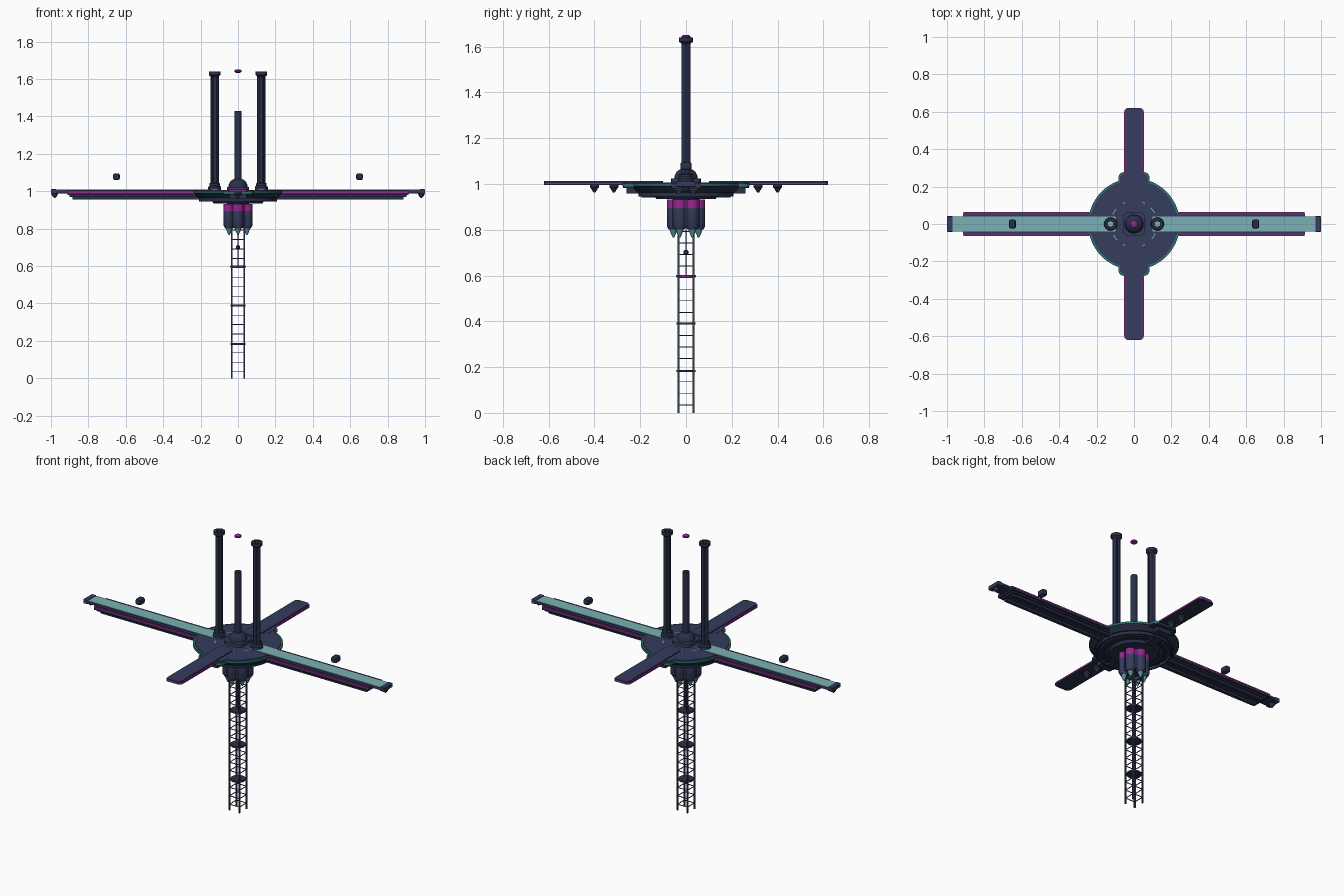
import bpy, bmesh
from math import pi, cos, sin, radians
from mathutils import Matrix, Vector

cube = bpy.data.objects.get("Cube")
if cube:
    bpy.data.objects.remove(cube, do_unlink=True)


def material(name, rgb):
    m = bpy.data.materials.new(name)
    m.use_nodes = True
    m.diffuse_color = (*rgb, 1)
    m.node_tree.nodes["Principled BSDF"].inputs["Base Color"].default_value = (*rgb, 1)
    return m


navy = material("navy", (0.037, 0.046, 0.11))
dark = material("dark navy", (0.023, 0.03, 0.068))
teal = material("pale teal", (0.2, 0.44, 0.46))
mid_teal = material("mid teal", (0.1, 0.29, 0.29))
green = material("deep teal", (0.03, 0.17, 0.17))
magenta = material("magenta", (0.31, 0.02, 0.28))


def finish(name, bm, mat, smooth=False):
    bmesh.ops.recalc_face_normals(bm, faces=bm.faces)
    mesh = bpy.data.meshes.new(name)
    bm.to_mesh(mesh)
    bm.free()
    mesh.materials.append(mat)
    ob = bpy.data.objects.new(name, mesh)
    bpy.context.collection.objects.link(ob)
    if smooth:
        bpy.ops.object.select_all(action='DESELECT')
        ob.select_set(True)
        bpy.context.view_layer.objects.active = ob
        bpy.ops.object.shade_smooth_by_angle(angle=radians(35))
    return ob


def add_box(bm, x0, x1, y0, y1, z0, z1):
    mat = Matrix.LocRotScale(Vector((x0 + x1, y0 + y1, z0 + z1)) / 2, None,
                             Vector((x1 - x0, y1 - y0, z1 - z0)))
    bmesh.ops.create_cube(bm, size=1, matrix=mat)


def box(name, mat, x0, x1, y0, y1, z0, z1, corner=0, bevel=0):
    bm = bmesh.new()
    add_box(bm, x0, x1, y0, y1, z0, z1)
    if corner:   # round the upright edges only
        edges = [e for e in bm.edges if abs(e.verts[0].co.z - e.verts[1].co.z) > 1e-4]
        bmesh.ops.bevel(bm, geom=edges, offset=corner, segments=4, profile=0.5, affect='EDGES')
    if bevel:
        bmesh.ops.bevel(bm, geom=bm.edges[:], offset=bevel, segments=2, profile=0.5, affect='EDGES')
    return finish(name, bm, mat)


def lathe(name, mat, profile, x=0, y=0, sides=24, closed=False):
    """Revolve (radius, z) points; closed joins the last point to the first."""
    bm = bmesh.new()
    rings = [[bm.verts.new((x + r * cos(2 * pi * i / sides), y + r * sin(2 * pi * i / sides), z))
              for i in range(sides)] for r, z in profile]
    pairs = list(zip(rings, rings[1:])) + ([(rings[-1], rings[0])] if closed else [])
    for a, b in pairs:
        for i in range(sides):
            j = (i + 1) % sides
            bm.faces.new((a[i], a[j], b[j], b[i]))
    if not closed:
        bm.faces.new(rings[0])
        bm.faces.new(rings[-1])
    return finish(name, bm, mat, smooth=True)


def disc(name, mat, r, z0, z1, **kw):
    return lathe(name, mat, [(r, z0), (r, z1)], **kw)


# Round deck with trimmed rim and stepped underside
disc("deck_top", navy, 0.234, 0.99, 1.006, sides=64)
disc("deck_rim", green, 0.245, 0.99, 1.002, sides=64)
lathe("deck_underside", dark,
      [(0.10, 0.935), (0.13, 0.935), (0.14, 0.95), (0.18, 0.95), (0.185, 0.963),
       (0.215, 0.963), (0.243, 0.99)], sides=64)
for r in (0.16, 0.2):
    lathe("underside_ring", dark, [(r, 0.945), (r + 0.008, 0.945), (r + 0.008, 0.97), (r, 0.97)],
          sides=48, closed=True)

# Light arcs inlaid on the deck
bm = bmesh.new()
for start in (28, 62, 102, 140, 208, 242, 282, 320):
    inner, outer = [[bm.verts.new((r * cos(radians(start + k * 4)), r * sin(radians(start + k * 4)), 1.0085))
                     for k in range(5)] for r in (0.122, 0.127)]
    for k in range(4):
        bm.faces.new((inner[k], outer[k], outer[k + 1], inner[k + 1]))
finish("deck_light_arcs", bm, teal)

for s, side in ((1, "left"), (-1, "right")):
    def span(a, b):
        return sorted((s * a, s * b))

    # Long wings
    box(side + "_wing_runway", teal, *span(0.1, 0.975), -0.039, 0.039, 1.004, 1.0085)
    box(side + "_wing_bed", navy, *span(0.1, 0.975), -0.04, 0.04, 0.995, 1.006)
    box(side + "_wing_deck", navy, *span(0.2, 0.915), -0.056, 0.056, 0.99, 1.003)
    box(side + "_wing_trim", magenta, *span(0.2, 0.912), -0.064, 0.064, 0.99, 0.998)
    box(side + "_wing_underplate", dark, *span(0.1, 0.912), -0.063, 0.063, 0.979, 0.99)
    box(side + "_wing_keel", dark, *span(0.1, 0.9), -0.052, 0.052, 0.97, 0.979)
    for y in (-0.032, 0.032):
        box(side + "_wing_rail", dark, *span(0.1, 0.885), y - 0.01, y + 0.01, 0.957, 0.972)
    box(side + "_wing_end_support", dark, *span(0.9, 0.98), -0.034, 0.034, 0.988, 0.997)
    box(side + "_wing_tip", navy, *span(0.97, 1.0), -0.042, 0.042, 0.987, 1.011, bevel=0.003)
    lathe(side + "_wing_tip_thruster", dark,
          [(0.004, 0.964), (0.015, 0.978), (0.018, 0.99)], x=s * 0.98, sides=12)
    box(side + "_beacon", dark, *span(0.632, 0.668), -0.025, 0.025, 1.06, 1.096, bevel=0.01)

    # Hollow towers with collar, flutes and crown
    lathe(side + "_tower", dark,
          [(0.016, 1.006), (0.035, 1.006), (0.035, 1.022), (0.028, 1.03), (0.028, 1.042),
           (0.02, 1.046), (0.02, 1.612), (0.031, 1.622),
           (0.031, 1.64), (0.016, 1.64)], x=s * 0.125, closed=True)
    for k in range(6):
        a = k * pi / 3
        disc(side + "_tower_flute", dark, 0.005, 1.04, 1.615,
             x=s * 0.125 + 0.018 * cos(a), y=0.018 * sin(a), sides=8)

    # Front and back arms
    end = "back" if s > 0 else "front"
    box(end + "_arm", navy, -0.046, 0.046, *span(0.1, 0.62), 1.005, 1.013, corner=0.022)
    box(end + "_arm_trim", magenta, -0.053, 0.053, *span(0.1, 0.62), 0.999, 1.006, corner=0.022)
    box(end + "_arm_underplate", dark, -0.053, 0.053, *span(0.1, 0.62), 0.996, 0.999, corner=0.022)
    box(end + "_arm_shoulder", navy, -0.076, 0.076, *span(0.17, 0.27), 0.99, 1.007, corner=0.03)
    box(end + "_arm_shoulder_rim", green, -0.083, 0.083, *span(0.17, 0.278), 0.988, 1.001, corner=0.03)
    box(end + "_arm_shoulder_base", dark, -0.08, 0.08, *span(0.17, 0.275), 0.982, 0.988, corner=0.03)
    box(end + "_arm_bracket", dark, -0.045, 0.045, *span(0.04, 0.26), 0.958, 0.985)
    box(end + "_arm_lower_bracket", dark, -0.028, 0.028, *span(0.04, 0.195), 0.94, 0.96)
    for y in (0.315, 0.4):
        lathe(end + "_arm_thruster", dark,
              [(0.004, 0.962), (0.016, 0.982), (0.02, 0.986), (0.02, 1.0)], y=s * y, sides=12)

# Central mast and its floating cap
box("mast_plinth", navy, -0.06, 0.06, -0.065, 0.065, 1.0, 1.024, corner=0.032)
lathe("mast_dome", dark, [(0.05, 1.02), (0.05, 1.035), (0.042, 1.052), (0.028, 1.063), (0.018, 1.066)])
disc("mast", dark, 0.0185, 1.06, 1.43)
lathe("floating_cap", magenta,
      [(0.01, 1.633), (0.018, 1.637), (0.02, 1.642), (0.018, 1.647), (0.01, 1.651)])

# Cluster of six engine pods around a broad core
disc("pod_neck", dark, 0.06, 0.92, 0.95)
disc("pod_core", navy, 0.066, 0.812, 0.895)
disc("pod_core_band", magenta, 0.066, 0.895, 0.93)
for k in range(6):
    a = pi / 2 + k * pi / 3
    at = dict(x=0.055 * cos(a), y=0.055 * sin(a))
    lathe("pod", navy, [(0.02, 0.8), (0.029, 0.815), (0.029, 0.895)], **at)
    disc("pod_band", magenta, 0.029, 0.895, 0.933, **at)
    lathe("pod_nozzle", mid_teal, [(0.003, 0.765), (0.012, 0.785), (0.017, 0.803)], **at)

# Lattice mast hanging below
bm = bmesh.new()
w, t = 0.033, 0.0043
for x in (-w, w):
    for y in (-w, w):
        add_box(bm, x - t, x + t, y - t, y + t, 0, 0.81)
finish("lattice_legs", bm, navy)
bm = bmesh.new()
t = 0.0018
for i in range(16):
    z = 0.035 + i * 0.0505
    for p in (-w, w):
        add_box(bm, -w, w, p - t, p + t, z - t, z + t)
        add_box(bm, p - t, p + t, -w, w, z - t, z + t)
finish("lattice_rungs", bm, navy)
for z in (0.183, 0.39, 0.597):
    disc("lattice_platform", dark, 0.041, z - 0.005, z + 0.005)
disc("platform_light", magenta, 0.044, 0.593, 0.599)
disc("hanging_cable", dark, 0.003, 0.6, 0.81, sides=6)
lathe("cable_bead", dark, [(0.004, 0.69), (0.011, 0.696), (0.011, 0.706), (0.004, 0.712)], sides=12)
